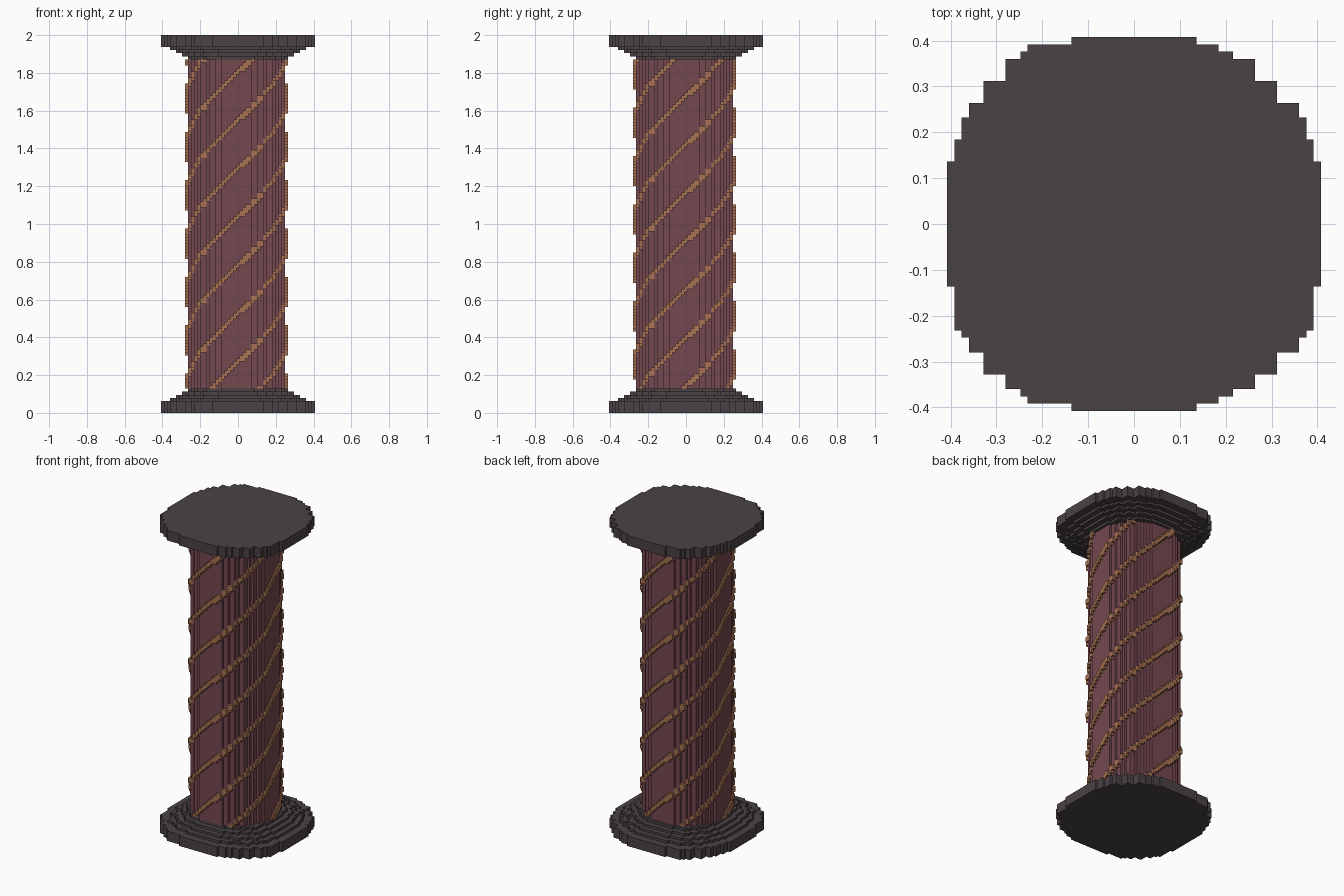
import bpy, bmesh, math

cube = bpy.data.objects.get("Cube")
if cube:
    bpy.data.objects.remove(cube, do_unlink=True)

V = 0.016                      # edge of one block
LAYERS = 125                   # full height in blocks
END = 8                        # height of the base and of the capital in blocks


def material(name, rgb):
    mat = bpy.data.materials.new(name)
    mat.use_nodes = True
    color = (*rgb, 1)
    mat.diffuse_color = color
    bsdf = next(n for n in mat.node_tree.nodes if n.type == 'BSDF_PRINCIPLED')
    bsdf.inputs["Base Color"].default_value = color
    bsdf.inputs["Roughness"].default_value = 0.9
    return mat


STONE = material("dark_stone", (0.07, 0.054, 0.061))
SHAFT = material("maroon_shaft", (0.175, 0.066, 0.08))
ROPE = material("copper_rope", (0.39, 0.17, 0.085))

SIDES = {(1, 0): ((1, -1), (1, 1)), (-1, 0): ((-1, 1), (-1, -1)),
         (0, 1): ((1, 1), (-1, 1)), (0, -1): ((-1, -1), (1, -1))}


def add_prism(bm, cells, low, high):
    """Extrude a set of square cells from layer low to layer high."""
    def quad(*points):
        bm.faces.new([bm.verts.new((x * V, y * V, z * V)) for x, y, z in points])

    for x, y in cells:
        ring = [(x + i / 2, y + j / 2) for i, j in ((-1, -1), (1, -1), (1, 1), (-1, 1))]
        quad(*[(*p, high) for p in ring])
        quad(*[(*p, low) for p in reversed(ring)])
        for (dx, dy), ends in SIDES.items():
            if (x + dx, y + dy) not in cells:
                a, b = [(x + i / 2, y + j / 2) for i, j in ends]
                quad((*a, low), (*b, low), (*b, high), (*a, high))


def build(name, mat, slabs, tidy=True):
    """Make one object from (cells, low, high) slabs."""
    mesh = bpy.data.meshes.new(name)
    bm = bmesh.new()
    for cells, low, high in slabs:
        part = bmesh.new()
        add_prism(part, cells, low, high)
        bmesh.ops.remove_doubles(part, verts=part.verts, dist=V / 100)
        if tidy:
            bmesh.ops.dissolve_limit(part, angle_limit=0.01,
                                     verts=part.verts, edges=part.edges)
        part.to_mesh(mesh)
        part.free()
        bm.from_mesh(mesh)
    bm.to_mesh(mesh)
    bm.free()
    mesh.materials.append(mat)
    obj = bpy.data.objects.new(name, mesh)
    bpy.context.collection.objects.link(obj)


# Stepped outline of the plates: row limits and the half widths in those rows
BACK = (8, 11, 14, 16, 19, 22, 23, 24, 25)
FRONT = (8, 14, 15, 17, 20, 22, 23, 24, 25)
LEFT = (25, 24, 23, 22, 19, 16, 13, 11, 8)
RIGHT = (25, 24, 23, 22, 20, 17, 15, 14, 8)


def plate_cells(half):
    scale = 25.5 / (half + 0.5)
    cells = set()
    for y in range(-half, half + 1):
        limits = BACK if y > 0 else FRONT
        row = next(i for i, r in enumerate(limits) if abs(y) * scale < r + 0.5)
        for x in range(-half, half + 1):
            width = (LEFT if x > 0 else RIGHT)[row]
            if abs(x) * scale < width + 0.5:
                cells.add((x, y))
    return cells


# Base and capital: a thick plate and four thin steps toward the shaft
tiers = [(25, 0, 4), (22, 4, 5), (20, 5, 6), (18, 6, 7), (16, 7, END)]
build("base", STONE, [(plate_cells(h), a, b) for h, a, b in tiers])
build("capital", STONE,
      [(plate_cells(h), LAYERS - b, LAYERS - a) for h, a, b in tiers])

# Round shaft
span = range(-18, 18)
shaft = {(x, y) for x in span for y in span
         if math.hypot(x + 0.5, y + 0.5) < 16.3}
build("shaft", SHAFT, [(shaft, END, LAYERS - END)])

# Six rope strands winding up the shaft, one block proud of its surface
shell = {(x + dx, y + dy) for x, y in shaft for dx, dy in SIDES} - shaft
STRANDS, PITCH = 6, 96
step = math.tau / STRANDS
slabs = []
for layer in range(END, LAYERS - END):
    turn = math.radians(-139) + (layer + 0.5 - 99.2) / PITCH * math.tau
    cells = set()
    for x, y in shell:
        off = (math.atan2(y + 0.5, x + 0.5) - turn + step / 2) % step - step / 2
        if abs(off) * 16.5 < 1.2:
            cells.add((x, y))
    slabs.append((cells, layer, layer + 1))
build("rope_strands", ROPE, slabs, tidy=False)
